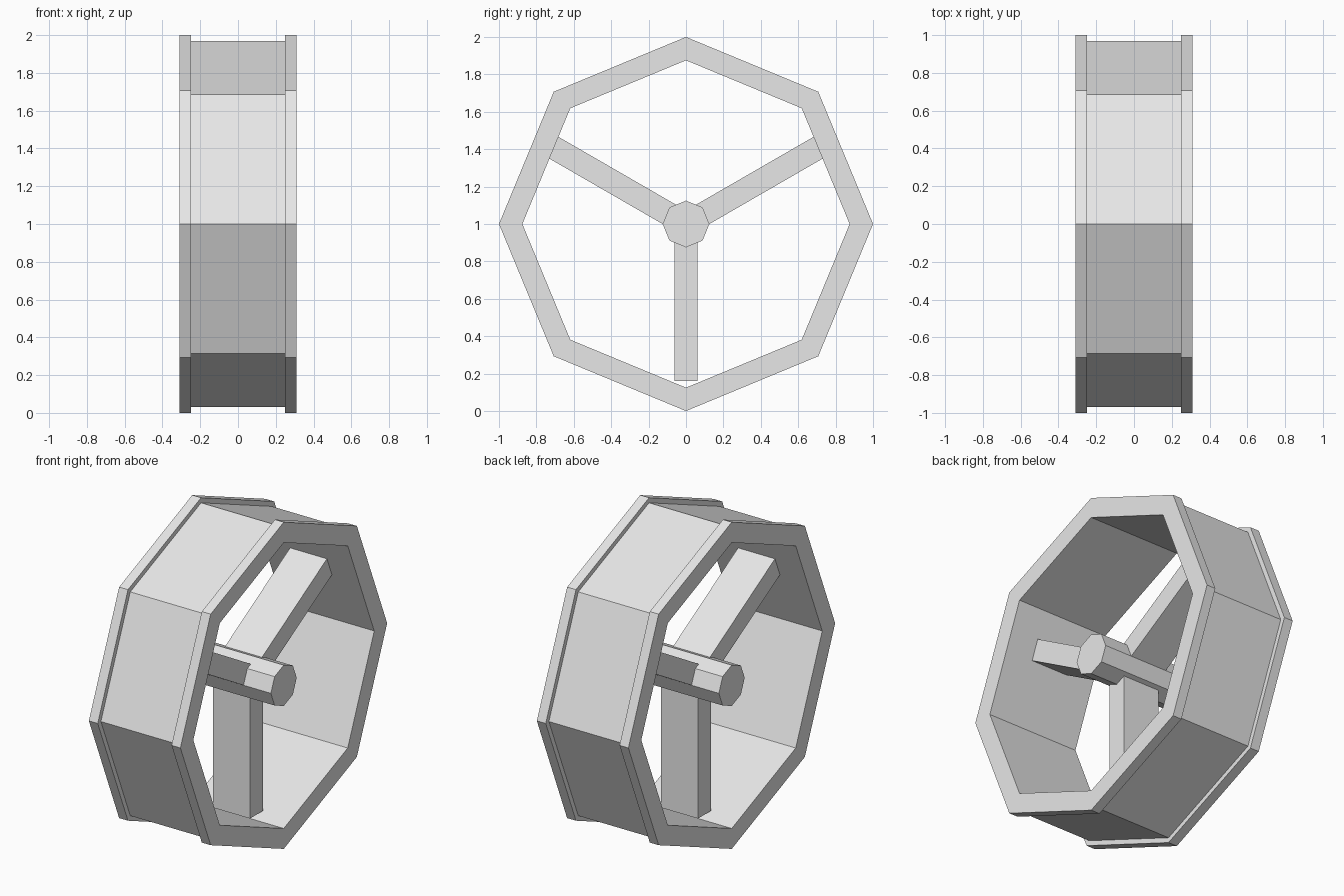
import bpy
import bmesh
from math import radians
from mathutils import Matrix, Vector

cube = bpy.data.objects.get("Cube")
if cube:
    bpy.data.objects.remove(cube, do_unlink=True)

SIDES = 8
HALF_WIDTH = 0.31
CENTRE = Vector((0, 0, 1))

grey = bpy.data.materials.new("light grey")
grey.use_nodes = True
grey.diffuse_color = (0.8, 0.8, 0.8, 1)
grey.node_tree.nodes["Principled BSDF"].inputs["Base Color"].default_value = grey.diffuse_color


def add_part(name, bm):
    """Turn a bmesh into a flat-shaded grey object at the wheel centre."""
    bmesh.ops.recalc_face_normals(bm, faces=bm.faces)
    mesh = bpy.data.meshes.new(name)
    bm.to_mesh(mesh)
    bm.free()
    mesh.materials.append(grey)
    obj = bpy.data.objects.new(name, mesh)
    obj.location = CENTRE
    bpy.context.collection.objects.link(obj)
    return obj


# Rim: closed cross-section with a raised lip on each side, spun in flat steps
inner, drum, lip, lip_start = 0.875, 0.969, 1.0, 0.25
half = [(HALF_WIDTH, inner), (HALF_WIDTH, lip), (lip_start, lip), (lip_start, drum)]
profile = half + [(-x, r) for x, r in reversed(half)]
bm = bmesh.new()
rings = []
for i in range(SIDES):
    turn = Matrix.Rotation(radians(360 * i / SIDES), 3, 'X')
    rings.append([bm.verts.new(turn @ Vector((x, 0, r))) for x, r in profile])
for i, ring in enumerate(rings):
    following = rings[(i + 1) % SIDES]
    for j in range(len(profile)):
        k = (j + 1) % len(profile)
        bm.faces.new((ring[j], ring[k], following[k], following[j]))
add_part("rim", bm)

# Hub: eight-sided bar along the axle, with a corner at the top
bm = bmesh.new()
bmesh.ops.create_cone(bm, cap_ends=True, segments=SIDES, radius1=0.125,
                      radius2=0.125, depth=2 * HALF_WIDTH)
bmesh.ops.rotate(bm, verts=bm.verts, matrix=Matrix.Rotation(radians(90), 3, 'Y'))
add_part("hub", bm)

# Spokes: three flat bars from the hub into the rim, the first pointing down
length = 0.84
for i in range(3):
    bm = bmesh.new()
    bmesh.ops.create_cube(bm, size=1)
    bmesh.ops.scale(bm, verts=bm.verts, vec=(0.25, 0.125, length))
    bmesh.ops.translate(bm, verts=bm.verts, vec=(0, 0, -length / 2))
    spoke = add_part(f"spoke_{i + 1}", bm)
    spoke.rotation_euler.x = radians(120 * i)
